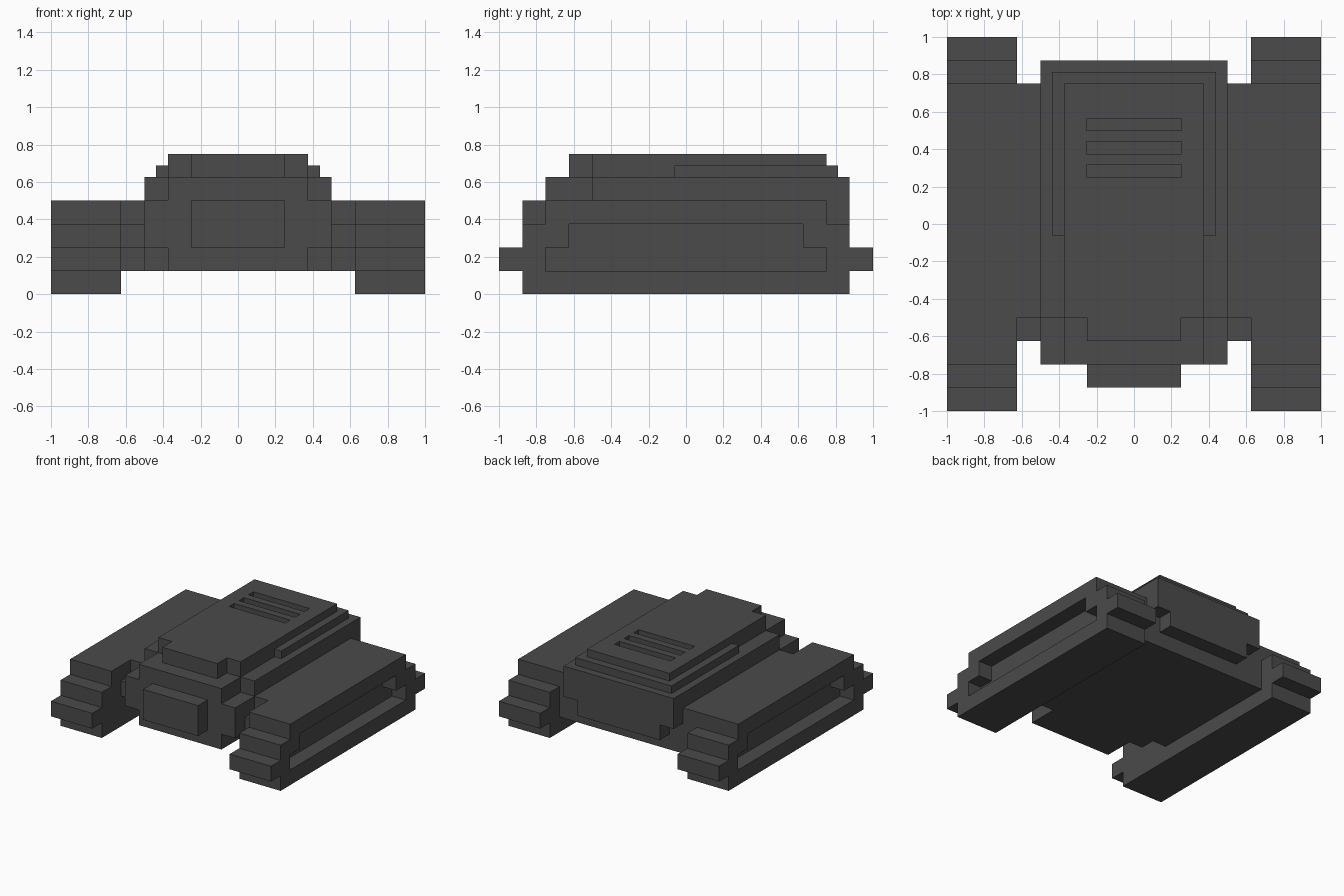
import bpy
import bmesh

if "Cube" in bpy.data.objects:
    bpy.data.objects.remove(bpy.data.objects["Cube"])

grey = bpy.data.materials.new("dark_grey")
grey.diffuse_color = (0.07, 0.07, 0.07, 1)
grey.use_nodes = True
grey.node_tree.nodes["Principled BSDF"].inputs["Base Color"].default_value = grey.diffuse_color


def prism(name, base, offset):
    """Extrude a flat outline of 3D points along an offset vector."""
    bm = bmesh.new()
    face = bm.faces.new([bm.verts.new(p) for p in base])
    top = bmesh.ops.extrude_face_region(bm, geom=[face])["geom"]
    verts = [v for v in top if isinstance(v, bmesh.types.BMVert)]
    bmesh.ops.translate(bm, verts=verts, vec=offset)
    bmesh.ops.recalc_face_normals(bm, faces=bm.faces[:])
    mesh = bpy.data.meshes.new(name)
    bm.to_mesh(mesh)
    bm.free()
    mesh.materials.append(grey)
    obj = bpy.data.objects.new(name, mesh)
    bpy.context.collection.objects.link(obj)
    return obj


def slab(name, half, z0, z1):
    """Horizontal layer from its right half outline, front to back."""
    pts = half + [(-x, y) for x, y in reversed(half)]
    return prism(name, [(x, y, z0) for x, y in pts], (0, 0, z1 - z0))


def side_plate(name, half, x0, x1):
    """Side profile, symmetric front to back, extruded along x."""
    pts = half + [(-y, z) for y, z in reversed(half)]
    return prism(name, [(x0, y, z) for y, z in pts], (x1 - x0, 0, 0))


def cut(obj, cutter):
    mod = obj.modifiers.new("cut", "BOOLEAN")
    mod.operation = "DIFFERENCE"
    mod.solver = "EXACT"
    mod.object = cutter
    bpy.context.view_layer.update()
    deps = bpy.context.evaluated_depsgraph_get()
    mesh = bpy.data.meshes.new_from_object(obj.evaluated_get(deps))
    obj.modifiers.clear()
    obj.data = mesh
    bpy.data.objects.remove(cutter)


# Tracks: stepped ends, with a stepped recess in the outer side
track = [(0.875, 0), (0.875, 0.125), (1, 0.125), (1, 0.25), (0.875, 0.25),
         (0.875, 0.375), (0.75, 0.375), (0.75, 0.5)]
recess = [(0.75, 0.125), (0.75, 0.25), (0.625, 0.25), (0.625, 0.375)]
for side, s in (("right", 1), ("left", -1)):
    body = side_plate(side + "_track", track, s * 0.625, s * 1)
    cut(body, side_plate("recess_cutter", recess, s * 0.875, s * 1.1))

# Hull layers, including the stepped links to the tracks
slab("hull_floor", [(0.375, -0.75), (0.375, -0.5), (0.5, -0.5), (0.5, -0.375),
                    (0.625, -0.375), (0.625, 0.75)], 0.125, 0.25)
slab("hull_lower", [(0.5, -0.75), (0.5, -0.625), (0.625, -0.625), (0.625, 0.75),
                    (0.375, 0.75), (0.375, 0.875)], 0.25, 0.375)
slab("hull_middle", [(0.5, -0.75), (0.5, -0.5), (0.625, -0.5), (0.625, 0.75),
                     (0.5, 0.75), (0.5, 0.875)], 0.375, 0.5)
slab("hull_upper", [(0.375, -0.75), (0.375, -0.5), (0.5, -0.5), (0.5, 0.875)],
     0.5, 0.625)
slab("front_panel", [(0.25, -0.875), (0.25, -0.75)], 0.25, 0.5)

# Roof with a rear ledge and three vent slots
slab("roof_ledge", [(0.4375, -0.0625), (0.4375, 0.8125)], 0.625, 0.6875)
roof = slab("roof", [(0.25, -0.625), (0.25, -0.5), (0.375, -0.5), (0.375, 0.75)],
            0.625, 0.75)
for y in (0.25, 0.375, 0.5):
    cut(roof, slab("vent_cutter", [(0.255, y), (0.255, y + 0.065)], 0.6875, 0.8))
